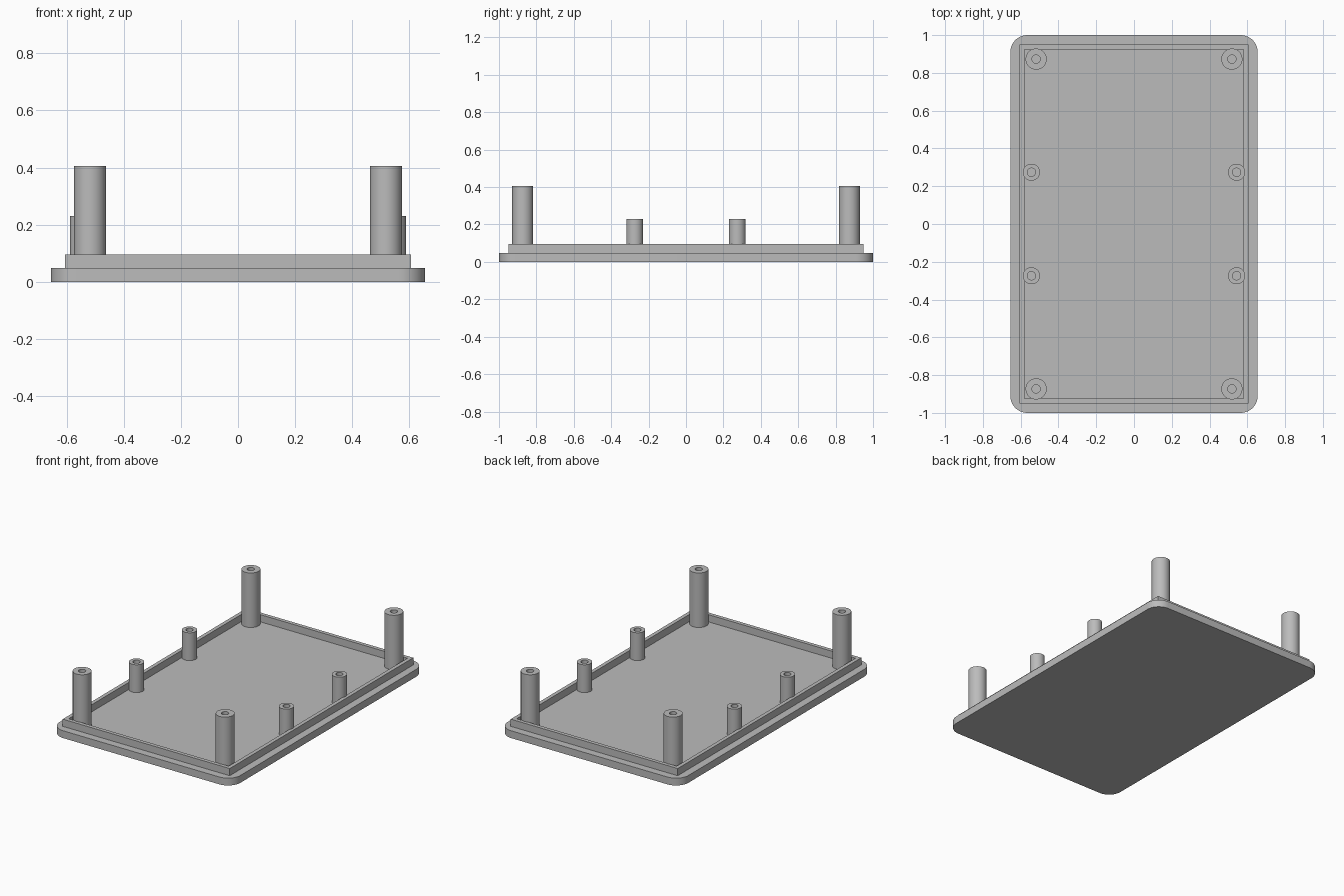
import bpy
import bmesh
from math import cos, sin, pi

cube = bpy.data.objects.get("Cube")
if cube:
    bpy.data.objects.remove(cube, do_unlink=True)

GREY = (0.5, 0.5, 0.5, 1)
material = bpy.data.materials.new("plain grey")
material.use_nodes = True
material.diffuse_color = GREY
material.node_tree.nodes["Principled BSDF"].inputs["Base Color"].default_value = GREY

PLATE_TOP, LIP_TOP = 0.048, 0.095


def arc(cx, cy, r, start, end, steps):
    return [(cx + r * cos(start + (end - start) * i / steps),
             cy + r * sin(start + (end - start) * i / steps)) for i in range(steps + 1)]


def rounded_rect(hx, hy, r, steps=10):
    corners = [(1, 1), (-1, 1), (-1, -1), (1, -1)]
    return [p for i, (sx, sy) in enumerate(corners)
            for p in arc(sx * (hx - r), sy * (hy - r), r, i * pi / 2, (i + 1) * pi / 2, steps)]


def rect(hx, hy):
    return [(hx, hy), (-hx, hy), (-hx, -hy), (hx, -hy)]


def circle(x, y, r):
    return arc(x, y, r, 0, 2 * pi, 40)[:-1]


def extrude(name, outer, z0, z1, inner=None):
    """Raise an outline from z0 to z1, hollowed by an inner outline of equal length."""
    bm = bmesh.new()
    rings = [[bm.verts.new((x, y, z)) for x, y in pts]
             for pts in ([outer, inner] if inner else [outer]) for z in (z0, z1)]
    n = len(outer)

    def bridge(a, b):
        for i in range(n):
            j = (i + 1) % n
            bm.faces.new((a[i], a[j], b[j], b[i]))

    bridge(rings[0], rings[1])
    if inner:
        bridge(rings[1], rings[3])
        bridge(rings[3], rings[2])
        bridge(rings[2], rings[0])
    else:
        bm.faces.new(rings[1])
        bm.faces.new(rings[0][::-1])
    bmesh.ops.recalc_face_normals(bm, faces=bm.faces)
    mesh = bpy.data.meshes.new(name)
    bm.to_mesh(mesh)
    bm.free()
    mesh.materials.append(material)
    obj = bpy.data.objects.new(name, mesh)
    bpy.context.collection.objects.link(obj)
    bpy.ops.object.select_all(action="DESELECT")
    obj.select_set(True)
    bpy.context.view_layer.objects.active = obj
    bpy.ops.object.shade_smooth_by_angle(angle=pi / 6)


# Lid plate and the raised locating lip
extrude("base_plate", rounded_rect(0.655, 1.0, 0.09), 0, PLATE_TOP)
extrude("locating_lip", rect(0.605, 0.95), PLATE_TOP, LIP_TOP, rect(0.58, 0.925))

# Hollow screw posts, mirrored to both sides
for side, sx in (("left", 1), ("right", -1)):
    for end, sy in (("back", 1), ("front", -1)):
        for kind, x, y, r, top in (("corner", 0.518, 0.873, 0.056, 0.405),
                                   ("middle", 0.543, 0.274, 0.045, 0.23)):
            extrude(f"{kind}_post_{end}_{side}", circle(sx * x, sy * y, r), PLATE_TOP, top,
                    circle(sx * x, sy * y, 0.022))
